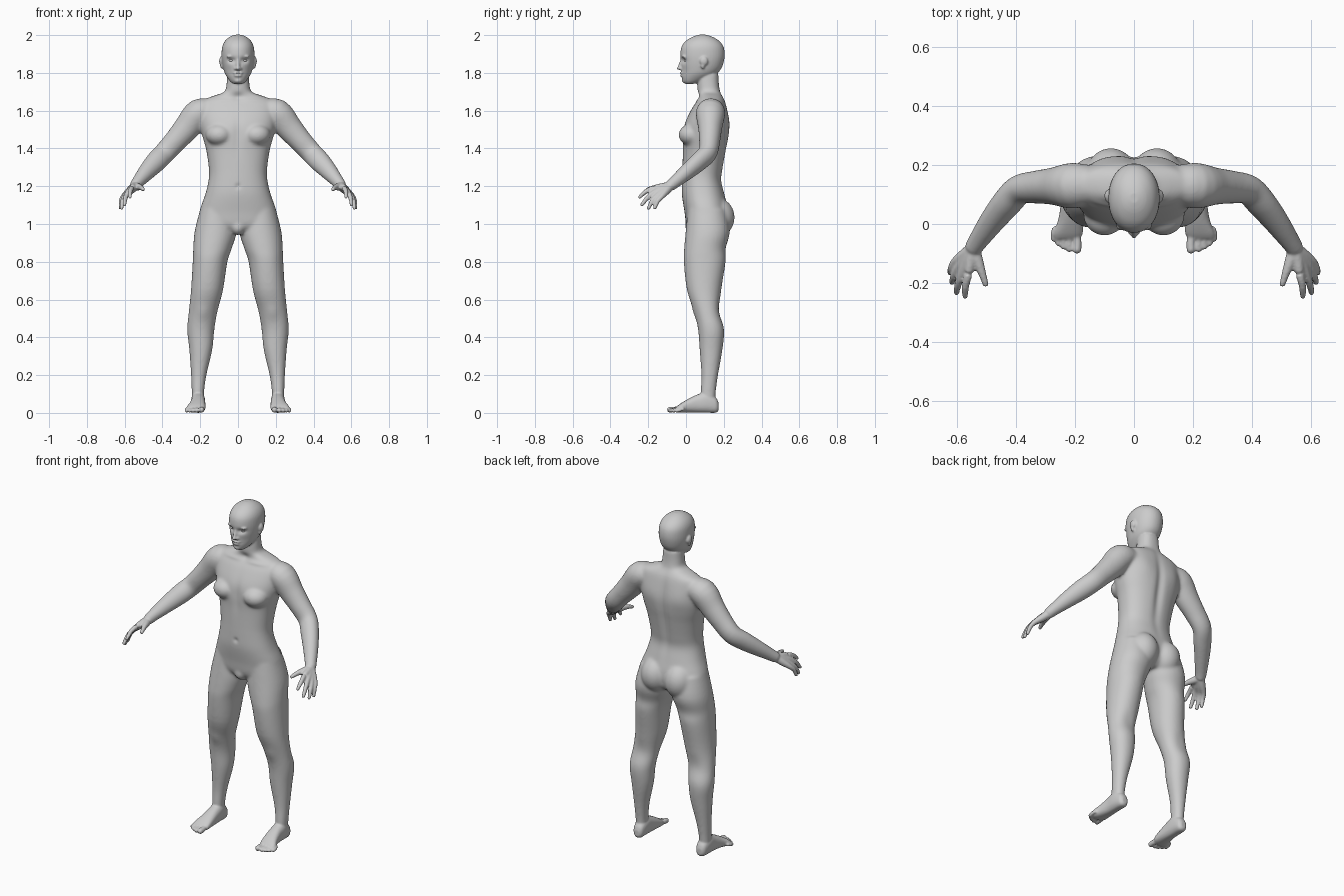
import bpy, bmesh, math
from mathutils import Vector, Matrix

X, Y, Z = Vector((1, 0, 0)), Vector((0, 1, 0)), Vector((0, 0, 1))


def smooth_path(p, sub=4):
    """Catmull-Rom through tuples of (x, y, z, half width, half depth)."""
    out = []
    for i in range(len(p) - 1):
        a, b, c, d = p[max(i - 1, 0)], p[i], p[i + 1], p[min(i + 2, len(p) - 1)]
        for k in range(sub):
            t = k / sub
            out.append([0.5 * (2 * q + (r - o) * t + (2 * o - 5 * q + 4 * r - s) * t * t
                        + (3 * q - o - 3 * r + s) * t ** 3) for o, q, r, s in zip(a, b, c, d)])
    return out + [list(p[-1])]


def tube(bm, pts, axes=None, both=True, power=2.0, n=28):
    """Loft of superellipse sections; axes fixes their plane, else it follows the path."""
    for s in ((1, -1) if both else (1,)):
        path = smooth_path([(q[0] * s,) + tuple(q[1:]) for q in pts])
        rings = []
        for i, q in enumerate(path):
            u, v = axes or (None, None)
            if not axes:
                t = (Vector(path[min(i + 1, len(path) - 1)][:3]) - Vector(path[max(i - 1, 0)][:3])).normalized()
                hint = Y if abs(t.y) < 0.95 else Z
                u = t.cross(hint).normalized()
                v = u.cross(t)
            ring = []
            for k in range(n):
                c, d = math.cos(2 * math.pi * k / n), math.sin(2 * math.pi * k / n)
                c = math.copysign(abs(c) ** (2 / power), c)
                d = math.copysign(abs(d) ** (2 / power), d)
                ring.append(bm.verts.new(Vector(q[:3]) + u * c * q[3] + v * d * q[4]))
            rings.append(ring)
        for a, b in zip(rings, rings[1:]):
            for k in range(n):
                bm.faces.new((a[k], a[(k + 1) % n], b[(k + 1) % n], b[k]))
        bm.faces.new(rings[0])
        bm.faces.new(rings[-1])


def ball(bm, c, r, both=True):
    for s in ((1, -1) if both else (1,)):
        bmesh.ops.create_uvsphere(bm, u_segments=24, v_segments=16, radius=1,
                                  matrix=Matrix.Translation((c[0] * s, c[1], c[2])) @ Matrix.Diagonal((*r, 1)))


def levels(rows):
    """Rows of (z, centre x, half width, front y, back y) to loft sections."""
    return [(cx, (f + b) / 2, z, w, (b - f) / 2) for z, cx, w, f, b in rows]


def digit(bm, pts):
    tube(bm, [(*p, r, r) for p, r in pts], n=14)
    ball(bm, pts[-1][0], (pts[-1][1],) * 3)


def fuse(bm, voxel, iterations):
    """Merge overlapping parts into one smooth skin."""
    bmesh.ops.recalc_face_normals(bm, faces=bm.faces)
    me = bpy.data.meshes.new("skin")
    bm.to_mesh(me)
    bm.free()
    ob = bpy.data.objects.new("skin", me)
    bpy.context.collection.objects.link(ob)
    m = ob.modifiers.new("fuse", 'REMESH')
    m.mode, m.voxel_size = 'VOXEL', voxel
    m = ob.modifiers.new("soften", 'SMOOTH')
    m.factor, m.iterations = 0.5, iterations
    dg = bpy.context.evaluated_depsgraph_get()
    result = bpy.data.meshes.new_from_object(ob.evaluated_get(dg))
    bpy.data.objects.remove(ob)
    return result


# Large forms: neck and torso
bm = bmesh.new()
tube(bm, levels([(1.80, 0, .056, .062, .172), (1.74, 0, .061, .060, .175), (1.70, 0, .072, .062, .182),
                 (1.68, 0, .125, .068, .192), (1.655, 0, .185, .060, .205), (1.61, 0, .205, .03, .217),
                 (1.53, 0, .202, -.008, .230), (1.46, 0, .187, -.018, .226), (1.39, 0, .168, -.017, .213),
                 (1.29, 0, .154, -.020, .195), (1.23, 0, .156, -.022, .188), (1.155, 0, .174, -.022, .205),
                 (1.065, 0, .204, -.008, .225), (.99, 0, .20, .004, .215), (.955, 0, .10, .04, .18)]),
     (X, Y), False, 2.3, 48)
ball(bm, (.10, .030, 1.472), (.072, .070, .058))       # chest
ball(bm, (.078, .160, 1.035), (.088, .098, .105))      # seat
ball(bm, (0, .04, .985), (.04, .045, .045), False)     # pelvis

# Legs
tube(bm, levels([(1.08, .11, .09, .01, .21), (.96, .119, .111, -.002, .232), (.87, .135, .102, -.010, .210),
                 (.80, .148, .092, -.012, .210), (.65, .164, .085, .005, .187), (.535, .185, .076, .044, .180),
                 (.44, .197, .072, .064, .202), (.334, .197, .061, .072, .193), (.20, .208, .041, .081, .170),
                 (.11, .212, .033, .077, .158), (.05, .212, .032, .08, .155)]), (X, Y), power=2.1)

# Arms
tube(bm, [(.13, .135, 1.60, .055, .06), (.205, .13, 1.588, .076, .078), (.27, .128, 1.51, .070, .064),
          (.33, .125, 1.442, .061, .056), (.388, .116, 1.378, .057, .050), (.432, .07, 1.332, .056, .048),
          (.48, .01, 1.28, .047, .042), (.53, -.06, 1.222, .034, .034), (.548, -.088, 1.198, .031, .031)])
base = fuse(bm, .007, 14)

# Head and face
bm = bmesh.new()
bm.from_mesh(base)
tube(bm, levels([(1.742, 0, .025, -.004, .04), (1.757, 0, .043, -.017, .09), (1.79, 0, .066, -.024, .155),
                 (1.82, 0, .077, -.025, .185), (1.86, 0, .085, -.027, .200), (1.90, 0, .087, -.030, .205),
                 (1.94, 0, .083, -.023, .198), (1.97, 0, .068, .000, .175), (1.992, 0, .042, .037, .138),
                 (2.002, 0, .015, .070, .105)]), (X, Y), False, 2.1, 40)
tube(bm, [(0, -.022, 1.875, .008, .008), (0, -.030, 1.845, .009, .009), (0, -.037, 1.825, .012, .011)],
     (X, Y), False)                                      # nose
ball(bm, (0, -.036, 1.824), (.012, .013, .009), False)
ball(bm, (.013, -.026, 1.822), (.009, .011, .008))
ball(bm, (0, -.020, 1.799), (.027, .013, .006), False)   # lips
ball(bm, (0, -.018, 1.786), (.023, .014, .007), False)
ball(bm, (0, -.006, 1.760), (.022, .016, .015), False)   # chin
ball(bm, (.036, -.008, 1.886), (.026, .016, .008))       # brow
ball(bm, (.089, .095, 1.862), (.011, .021, .024))        # ears
ball(bm, (.086, .089, 1.840), (.009, .012, .018))

# Hands: each digit runs from the wrist so the roots merge into a palm
wrist = Vector((.546, -.085, 1.200))
for knuckle, tip in (((.562, -.172, 1.190), (.572, -.245, 1.143)), ((.582, -.166, 1.168), (.601, -.233, 1.102)),
                     ((.597, -.150, 1.152), (.616, -.198, 1.084)), ((.606, -.128, 1.146), (.623, -.165, 1.086))):
    k, t = Vector(knuckle), Vector(tip)
    digit(bm, [(wrist, .024), (wrist.lerp(k, .5), .021), (k, .0145),
               (k.lerp(t, .5) + Vector((.004, -.004, .005)), .0125), (t, .0095)])
digit(bm, [(wrist, .024), (Vector((.530, -.125, 1.197)), .020), (Vector((.514, -.168, 1.193)), .0135),
           (Vector((.503, -.203, 1.184)), .0105)])

# Feet
tube(bm, [(.21, .173, .033, .014, .018), (.21, .158, .041, .030, .040), (.211, .11, .056, .037, .055),
          (.211, .06, .049, .038, .048), (.215, .01, .037, .043, .036), (.223, -.03, .025, .050, .024),
          (.227, -.05, .018, .045, .015)], (X, Z), power=2.4)
for x, y, r in ((.193, -.085, .0155), (.219, -.084, .0115), (.238, -.076, .011), (.256, -.065, .0105), (.272, -.05, .010)):
    digit(bm, [(Vector((x * .6 + .09, -.015, .022)), r), (Vector((x, y + .03, .019)), r * .95),
               (Vector((x, y, r + .001)), r)])
skin = fuse(bm, .0052, 3)

# Surface modelling: (centre, spread, push along y)
pushes = [((.034, -.02, 1.866), (.016, .03, .010), .013),    # eye sockets
          ((.050, -.01, 1.805), (.018, .04, .02), .004),     # cheeks
          ((0, -.03, 1.793), (.022, .02, .0025), .004),      # mouth line
          ((0, .22, 1.42), (.018, .06, .14), -.012),         # spine
          ((.10, .22, 1.55), (.04, .06, .05), .006),         # shoulder blades
          ((0, -.01, 1.47), (.016, .05, .06), .006),         # breastbone
          ((0, -.02, 1.20), (.010, .03, .010), .006),        # navel
          ((0, .055, 1.672), (.018, .03, .014), .008),       # throat hollow
          ((.09, .045, 1.655), (.05, .03, .008), -.005),     # collarbones
          ((.183, .045, .535), (.025, .03, .03), -.006),     # kneecaps
          ((.185, .18, .55), (.03, .03, .04), -.005)]        # backs of knees
for v in skin.vertices:
    p = v.co.copy()
    for c, s, d in pushes:
        e = sum(((q - m) / w) ** 2 for q, m, w in zip((abs(p.x), p.y, p.z), c, s))
        if e < 9:
            v.co.y += d * math.exp(-e / 2)
    v.co.z = max(v.co.z, 0)
for f in skin.polygons:
    f.use_smooth = True
skin.name = "body"
bpy.context.collection.objects.link(bpy.data.objects.new("body", skin))

# Eyes
bm = bmesh.new()
ball(bm, (.034, .004, 1.866), (.015, .0135, .0095))
me = bpy.data.meshes.new("eyes")
bm.to_mesh(me)
bm.free()
for f in me.polygons:
    f.use_smooth = True
bpy.context.collection.objects.link(bpy.data.objects.new("eyes", me))
